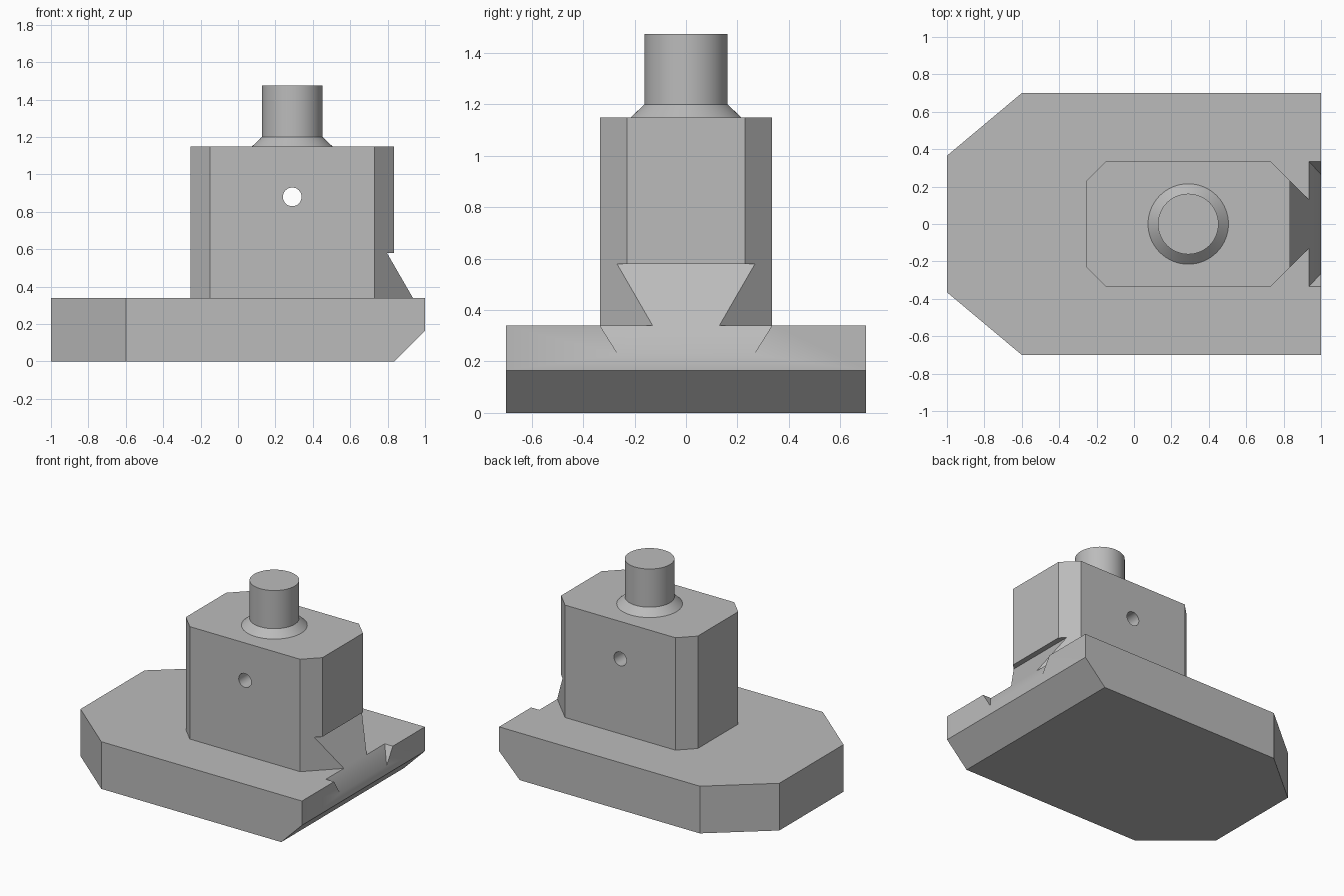
import bpy, bmesh, math
from mathutils import Vector

cube = bpy.data.objects.get("Cube")
if cube:
    bpy.data.objects.remove(cube, do_unlink=True)

grey = bpy.data.materials.new("plain grey")
grey.use_nodes = True
colour = (0.5, 0.5, 0.5, 1)
grey.diffuse_color = colour
grey.node_tree.nodes["Principled BSDF"].inputs["Base Color"].default_value = colour


def add_object(name, bm):
    bmesh.ops.recalc_face_normals(bm, faces=bm.faces)
    mesh = bpy.data.meshes.new(name)
    bm.to_mesh(mesh)
    bm.free()
    mesh.materials.append(grey)
    obj = bpy.data.objects.new(name, mesh)
    bpy.context.collection.objects.link(obj)
    return obj


def prism(name, points, offset):
    """Extrude a flat outline along an offset."""
    bm = bmesh.new()
    face = bm.faces.new([bm.verts.new(p) for p in points])
    new = bmesh.ops.extrude_face_region(bm, geom=[face])["geom"]
    verts = [v for v in new if isinstance(v, bmesh.types.BMVert)]
    bmesh.ops.translate(bm, vec=Vector(offset), verts=verts)
    return add_object(name, bm)


def mirrored(half):
    """Close an outline by mirroring it in y."""
    return half + [(x, -y) for x, y in reversed(half)]


def side_cutter(name, profile):
    return prism(name, [(x, -1, z) for x, z in profile], (0, 2, 0))


def cut(obj, cutters):
    for cutter in cutters:
        cutter.hide_render = True
        mod = obj.modifiers.new(cutter.name, 'BOOLEAN')
        mod.operation = 'DIFFERENCE'
        mod.solver = 'EXACT'
        mod.object = cutter
    graph = bpy.context.evaluated_depsgraph_get()
    mesh = bpy.data.meshes.new_from_object(obj.evaluated_get(graph))
    obj.modifiers.clear()
    obj.data = mesh
    for cutter in cutters:
        bpy.data.objects.remove(cutter, do_unlink=True)


BASE_TOP, BLOCK_TOP, STEP = 0.34, 1.15, 0.58
CX = 0.29                     # axis of the stud and cross hole
FOOT_X = 0.935                # where the ramp meets the base top
RAMP = math.tan(math.radians(30))


def ramp_x(z):
    return FOOT_X - (z - BASE_TOP) * RAMP


# Base plate with tapered end, chamfered lower edge and ramp notch
outline = mirrored([(-1, 0.365), (-0.6, 0.7), (1, 0.7)])
base = prism("base_plate", [(x, y, 0) for x, y in outline], (0, 0, BASE_TOP))
chamfer = side_cutter("chamfer_cutter", [(0.735, -0.1), (1.1, 0.265), (1.1, -0.1)])
bm = bmesh.new()
for x, z in [(ramp_x(0.44), 0.44), (1.1, BASE_TOP - (1.1 - FOOT_X) / RAMP), (1.1, 0.44)]:
    y = 0.335 + (z - BASE_TOP) * 0.63
    for side in (-1, 1):
        bm.verts.new((x, side * y, z))
bmesh.ops.convex_hull(bm, input=bm.verts)
cut(base, [chamfer, add_object("notch_cutter", bm)])

# Block with chamfered corners, undercut ramp at its foot and cross hole
outline = mirrored([(-0.255, 0.23), (-0.15, 0.335), (0.73, 0.335), (1.055, 0.01)])
block = prism("block", [(x, y, BASE_TOP) for x, y in outline],
              (0, 0, BLOCK_TOP - BASE_TOP))
undercut = side_cutter("undercut_cutter", [
    (0.835, 1.3), (0.835, STEP), (ramp_x(STEP), STEP),
    (ramp_x(0.24), 0.24), (1.3, 0.24), (1.3, 1.3)])
ring = [2 * math.pi * i / 32 for i in range(32)]
hole = prism("hole_cutter", [(CX + 0.05 * math.cos(a), -1, 0.88 + 0.05 * math.sin(a))
                             for a in ring], (0, 2, 0))
cut(block, [undercut, hole])

# Stud with flared collar
bm = bmesh.new()
profile = [(0, BLOCK_TOP), (0.215, BLOCK_TOP), (0.162, 1.2), (0.162, 1.475), (0, 1.475)]
verts = [bm.verts.new((CX + r, 0, z)) for r, z in profile]
edges = [bm.edges.new(pair) for pair in zip(verts, verts[1:])]
bmesh.ops.spin(bm, geom=verts + edges, cent=(CX, 0, 0), axis=(0, 0, 1),
               angle=2 * math.pi, steps=64)
bmesh.ops.remove_doubles(bm, verts=bm.verts, dist=0.0001)
stud = add_object("stud", bm)

# Smooth the round surfaces and keep the edges crisp
for obj in bpy.context.view_layer.objects:
    obj.select_set(obj in (base, block, stud))
bpy.context.view_layer.objects.active = base
bpy.ops.object.shade_smooth_by_angle(angle=math.radians(30))
